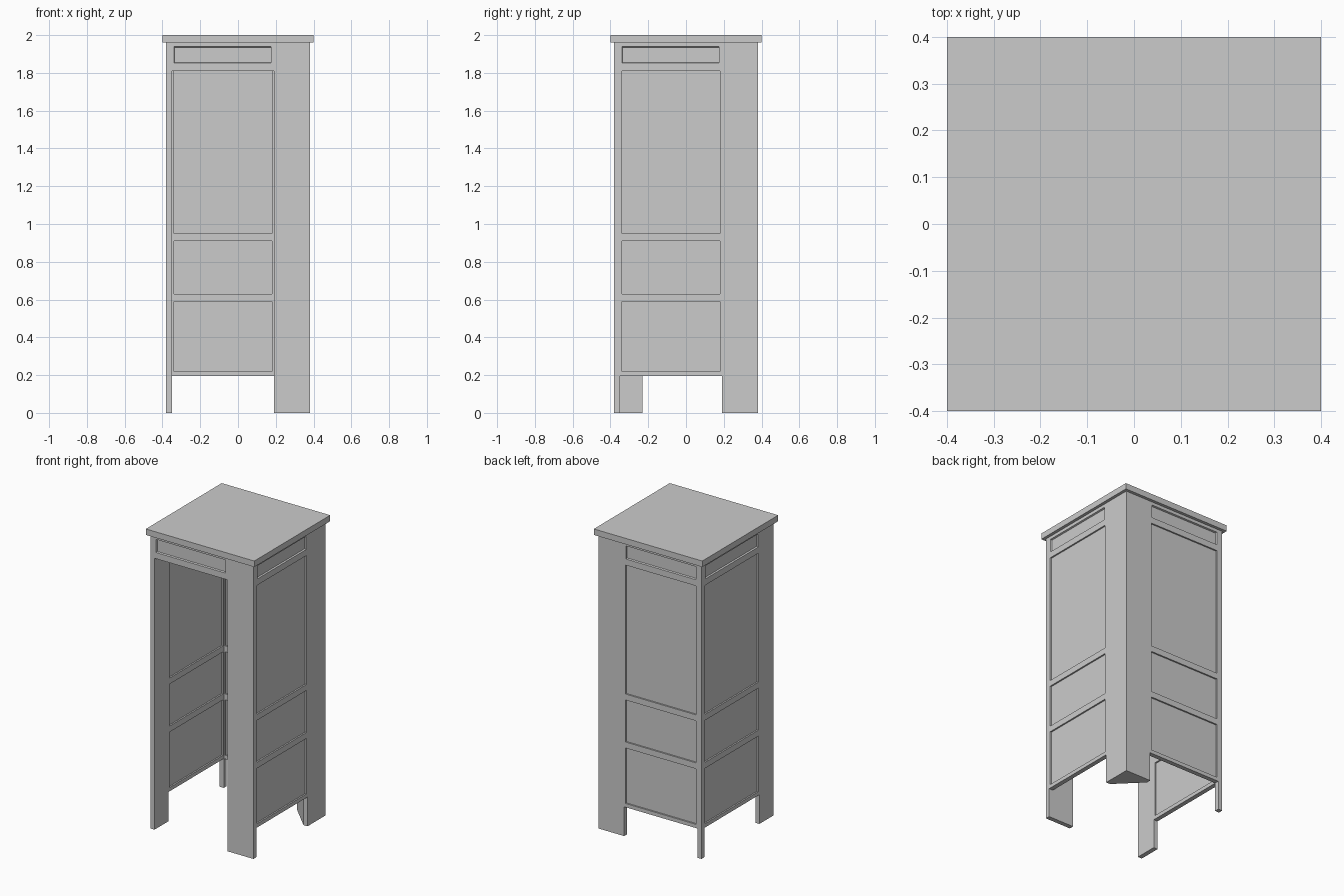
import bpy, bmesh

if "Cube" in bpy.data.objects:
    bpy.data.objects.remove(bpy.data.objects["Cube"])

H = 0.38      # half width of the body
T = 0.03      # wall thickness
TOP = 1.96    # underside of the lid

# maps wall coordinates (along, inward depth, height) to world space
MAPS = {
    "front": lambda u, d, z: (u, -H + d, z),
    "right": lambda u, d, z: (H - d, u, z),
    "back":  lambda u, d, z: (u, H - d, z),
    "left":  lambda u, d, z: (-H + d, -u, z),
}


def add_prism(bm, lower, upper):
    """Prism between two matching loops of points."""
    a = [bm.verts.new(p) for p in lower]
    b = [bm.verts.new(p) for p in upper]
    n = len(a)
    bm.faces.new(a)
    bm.faces.new(b[::-1])
    for i in range(n):
        j = (i + 1) % n
        bm.faces.new((a[i], b[i], b[j], a[j]))


def box(bm, f, u0, u1, d0, d1, z0, z1, inset=0.0):
    """Box on a wall; inset slopes its start, top and bottom at depth d1."""
    i = inset
    outer = [f(u0, d0, z0), f(u1, d0, z0), f(u1, d0, z1), f(u0, d0, z1)]
    inner = [f(u0 + i, d1, z0 + i), f(u1, d1, z0 + i),
             f(u1, d1, z1 - i), f(u0 + i, d1, z1 - i)]
    add_prism(bm, outer, inner)


def finish(bm, name):
    bmesh.ops.recalc_face_normals(bm, faces=bm.faces[:])
    me = bpy.data.meshes.new(name)
    bm.to_mesh(me)
    bm.free()
    ob = bpy.data.objects.new(name, me)
    bpy.context.collection.objects.link(ob)
    return ob


def wall(side, start, end, far, door=False):
    """Slab with a header recess, a foot gap or doorway and framed panels."""
    f = MAPS[side]
    bm = bmesh.new()
    box(bm, f, start, end, 0, T, 0, TOP)
    slab = finish(bm, side + "_wall")

    cut = bmesh.new()
    box(cut, f, -0.34, far - 0.015, 0, 0.01, 1.85, 1.94, 0.005)
    # extend the header cutter outward so it breaks the surface cleanly
    for v in cut.verts:
        if any(abs(abs(c) - H) < 1e-5 for c in v.co[:2]):
            axis = 1 if side in ("front", "back") else 0
            v.co[axis] *= 1.01
    gap_start = -0.36 if start > -0.36 else -0.35
    box(cut, f, gap_start, far, -0.05, T + 0.05, -0.1, 1.81 if door else 0.195)
    if not door:
        for z0, z1 in ((0.22, 0.59), (0.63, 0.91), (0.95, 1.81)):
            box(cut, f, -0.34, far - 0.01, -0.05, 0.01, z0, z1)
            box(cut, f, -0.34, far - 0.01, T - 0.01, T + 0.05, z0, z1)
    cutter = finish(cut, side + "_cutter")
    cutter.hide_render = True

    mod = slab.modifiers.new("openings", 'BOOLEAN')
    mod.operation = 'DIFFERENCE'
    mod.solver = 'EXACT'
    mod.object = cutter
    bpy.context.view_layer.objects.active = slab
    bpy.ops.object.modifier_apply(modifier=mod.name)
    bpy.data.objects.remove(cutter, do_unlink=True)


# four walls, each with one wide post and one thin post
wall("front", -H + T, H, 0.19, door=True)
wall("right", -H + T, H, 0.19)
wall("back", -H + T, H - T, 0.19)
wall("left", -H, H, 0.23)

# diagonal filler in the back right corner
bm = bmesh.new()
tri = [(0.19, H - T), (H - T, 0.19), (H - T, H - T)]
add_prism(bm, [(x, y, 0) for x, y in tri], [(x, y, TOP) for x, y in tri])
finish(bm, "corner_post")

# overhanging lid
bm = bmesh.new()
sq = [(-0.4, -0.4), (0.4, -0.4), (0.4, 0.4), (-0.4, 0.4)]
add_prism(bm, [(x, y, TOP) for x, y in sq], [(x, y, 2.0) for x, y in sq])
finish(bm, "lid")
